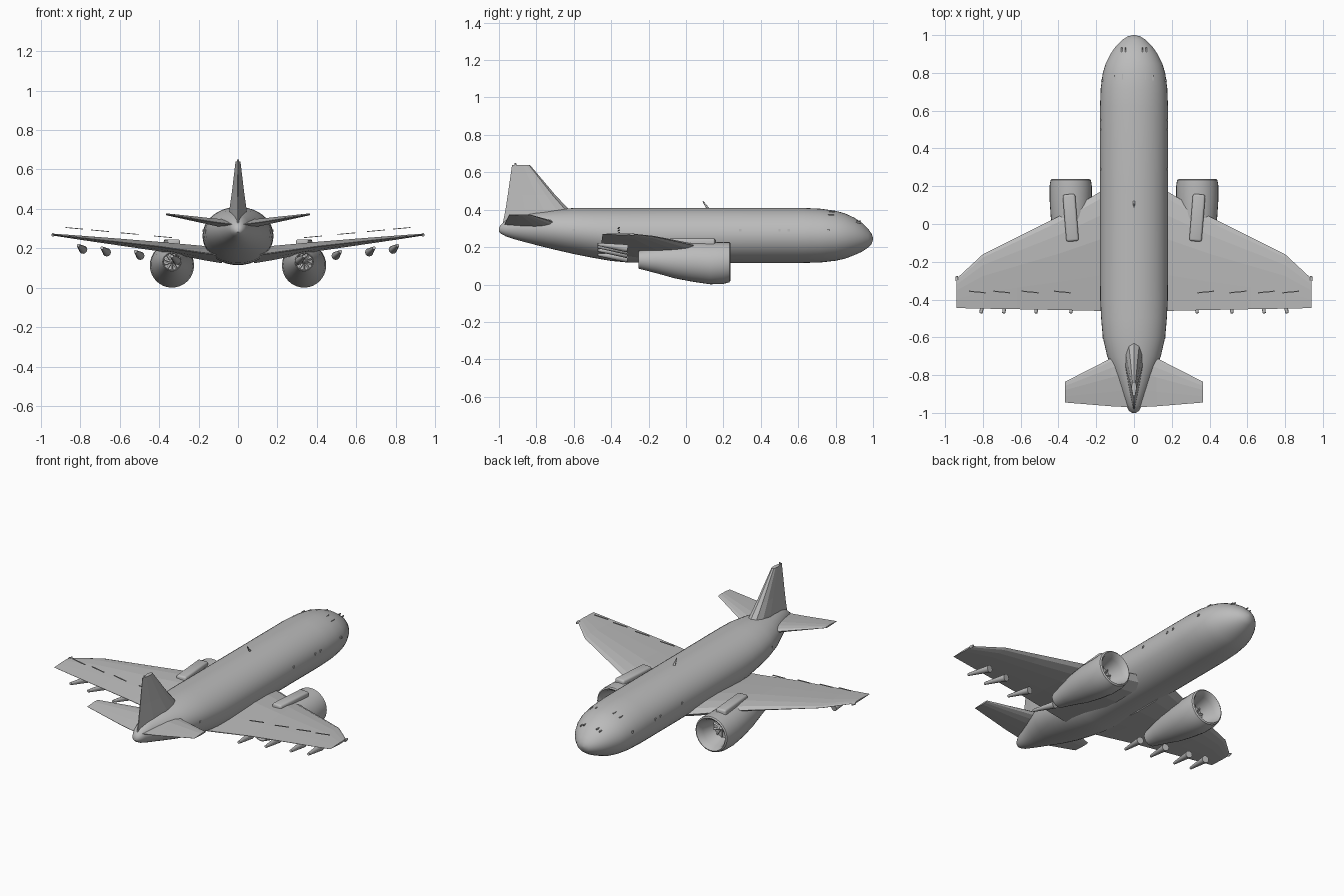
import bpy, bmesh, math
from mathutils import Vector, Matrix

if "Cube" in bpy.data.objects:
    bpy.data.objects.remove(bpy.data.objects["Cube"], do_unlink=True)

GREY = (0.5, 0.5, 0.5, 1)
paint = bpy.data.materials.new("plain_grey")
paint.use_nodes = True
paint.diffuse_color = GREY
paint.node_tree.nodes["Principled BSDF"].inputs["Base Color"].default_value = GREY


def finish(name, bm, smooth=None):
    bmesh.ops.recalc_face_normals(bm, faces=bm.faces)
    mesh = bpy.data.meshes.new(name)
    bm.to_mesh(mesh)
    bm.free()
    mesh.materials.append(paint)
    ob = bpy.data.objects.new(name, mesh)
    bpy.context.collection.objects.link(ob)
    if smooth:
        bpy.ops.object.select_all(action='DESELECT')
        ob.select_set(True)
        bpy.context.view_layer.objects.active = ob
        bpy.ops.object.shade_smooth_by_angle(angle=math.radians(smooth))
    return ob


def loft(name, rings, smooth=None):
    """Skin equal-length closed rings and cap both ends."""
    bm = bmesh.new()
    loops = [[bm.verts.new(p) for p in ring] for ring in rings]
    n = len(loops[0])
    for a, b in zip(loops, loops[1:]):
        for i in range(n):
            j = (i + 1) % n
            bm.faces.new((a[i], a[j], b[j], b[i]))
    bm.faces.new(loops[0])
    bm.faces.new(loops[-1])
    return finish(name, bm, smooth)


def oval(x, y, z, rx, rz, n=40):
    turn = [2 * math.pi * i / n for i in range(n)]
    return [(x + rx * math.cos(a), y, z + rz * math.sin(a)) for a in turn]


def box(name, centre, size, rot=Matrix(), bevel=0):
    bm = bmesh.new()
    bmesh.ops.create_cube(bm, size=1)
    if bevel:
        bm.transform(Matrix.Diagonal((*size, 1)))
        bmesh.ops.bevel(bm, geom=bm.edges[:], offset=bevel, segments=3,
                        profile=0.5, affect='EDGES')
        bm.transform(Matrix.Translation(centre) @ rot)
    else:
        bm.transform(Matrix.Translation(centre) @ rot @ Matrix.Diagonal((*size, 1)))
    return finish(name, bm, 35 if bevel else None)


def rod(name, a, b, ra, rb, n=12):
    a, b = Vector(a), Vector(b)
    d = b - a
    bm = bmesh.new()
    bmesh.ops.create_cone(bm, cap_ends=True, segments=n, radius1=ra, radius2=rb, depth=d.length)
    bm.transform(Matrix.Translation((a + b) / 2) @ d.to_track_quat('Z', 'Y').to_matrix().to_4x4())
    return finish(name, bm, 40)


# Aerofoil outline: chord fraction, thickness fraction
FOIL = [(0, 0), (.06, .3), (.2, .46), (.4, .48), (.7, .28), (1, .03),
        (1, -.03), (.7, -.28), (.4, -.48), (.2, -.46), (.06, -.3)]


def blade(name, sections, side=1, upright=False):
    """Sections: span, leading y, trailing y, height, thickness."""
    rings = []
    for s, lead, trail, h, th in sections:
        ring = []
        for c, t in FOIL:
            y = lead + (trail - lead) * c
            ring.append((t * th, y, s) if upright else (side * s, y, h + t * th))
        rings.append(ring)
    return loft(name, rings)


# Fuselage: y, half width, top, bottom
BODY = [(1.0, .006, .25, .24), (.992, .035, .272, .215), (.975, .062, .296, .198),
        (.94, .097, .33, .175), (.9, .125, .357, .157), (.85, .15, .38, .138),
        (.8, .165, .394, .127), (.72, .176, .405, .118), (.62, .18, .41, .115),
        (.2, .18, .41, .115), (-.3, .18, .41, .117), (-.4, .179, .41, .126),
        (-.5, .174, .41, .143), (-.6, .165, .409, .163), (-.7, .142, .4, .186),
        (-.8, .103, .388, .211), (-.9, .062, .368, .237), (-.96, .042, .345, .256),
        (-.99, .026, .32, .272), (-1.0, .01, .303, .283)]
loft("fuselage", [oval(0, y, (t + b) / 2, w, (t - b) / 2) for y, w, t, b in BODY], 40)

# Tail fin with its tip light, and top antenna
blade("tail_fin", [(.3, -.56, -.985, 0, .11), (.4, -.625, -.965, 0, .09),
                   (.48, -.7, -.953, 0, .066), (.64, -.835, -.93, 0, .026)], upright=True)
rod("fin_light", (0, -.912, .635), (0, -.912, .65), .006, .004)
rod("top_antenna", (0, .118, .405), (0, .09, .445), .007, .003)

# Engine profile: y, radius, axis height
NACELLE = [(.12, .002, .118), (.12, .06, .118), (.2, .08, .116), (.228, .09, .117),
           (.238, .099, .12), (.232, .107, .119), (.2, .112, .115), (.13, .112, .113),
           (.04, .106, .12), (-.06, .092, .125), (-.16, .069, .13), (-.255, .047, .132),
           (-.255, .043, .132), (-.19, .041, .132), (-.19, .002, .132)]

for side, word in ((1, "left"), (-1, "right")):
    # Main wing and tailplane
    blade(word + "_wing", [(.08, .22, -.465, .165, .085), (.18, .17, -.46, .177, .075),
                           (.4, .04, -.455, .209, .05), (.62, -.07, -.451, .234, .035),
                           (.8, -.16, -.448, .254, .022), (.94, -.29, -.445, .27, .01)], side)
    blade(word + "_tailplane", [(.02, -.66, -.97, .32, .05), (.12, -.71, -.965, .333, .038),
                                (.365, -.835, -.945, .373, .01)], side)
    rod(word + "_wingtip_light", (side * .938, -.3, .268), (side * .938, -.275, .268), .009, .005)

    # Nacelle, fan blades and spinners
    ex = side * .335
    loft(word + "_engine", [oval(ex, y, z, r, r, 32) for y, r, z in NACELLE], 40)
    for part, y, z, r, out in (("fan", .122, .118, .058, 1), ("nozzle", -.192, .132, .04, -1)):
        rod(f"{word}_{part}_spinner", (ex, y, z), (ex, y + out * .035, z), .016, .002)
        for k in range(10):
            turn = Matrix.Rotation(k * math.tau / 10, 4, 'Y')
            mid = Vector((ex, y + out * .008, z)) + turn @ Vector((0, 0, r * .56))
            box(f"{word}_{part}_blade", mid, (.011, .004, r * .85),
                turn @ Matrix.Rotation(.6, 4, 'Z'))

    # Pylon over the engine
    box(word + "_pylon", (side * .335, .033, .215), (.066, .25, .062),
        Matrix.Rotation(-side * .08, 4, 'Z'), .012)

    # Flap track fairings: tapered bodies, fat end forward and low
    for x, z in ((.335, .148), (.52, .172), (.69, .19), (.81, .203)):
        rod(word + "_flap_fairing", (side * (x - .025), -.315, z - .01),
            (side * x, -.472, z + .012), .021, .008)

    # Spoiler strips floating just above the wing
    for x in (.38, .55, .7, .83):
        box(word + "_spoiler_strip", (side * x, -.36, .222 + x * .096), (.09, .006, .004),
            Matrix.Rotation(-side * .09, 4, 'Y') @ Matrix.Rotation(side * .1, 4, 'Z'))

    # Small cockpit and cabin fittings on the skin
    for x, y, z in ((.06, .78, .387), (.1, .775, .372), (.045, .92, .339), (.065, .92, .33)):
        box(word + "_cockpit_fitting", (side * x, y, z), (.006, .03, .006))
    for y in (.76, .55, .5, .29, -.6):
        w = .168 if y > .7 else .175 if y > 0 else .161
        box(word + "_door_handle", (side * w, y, .29), (.012, .012, .012))
